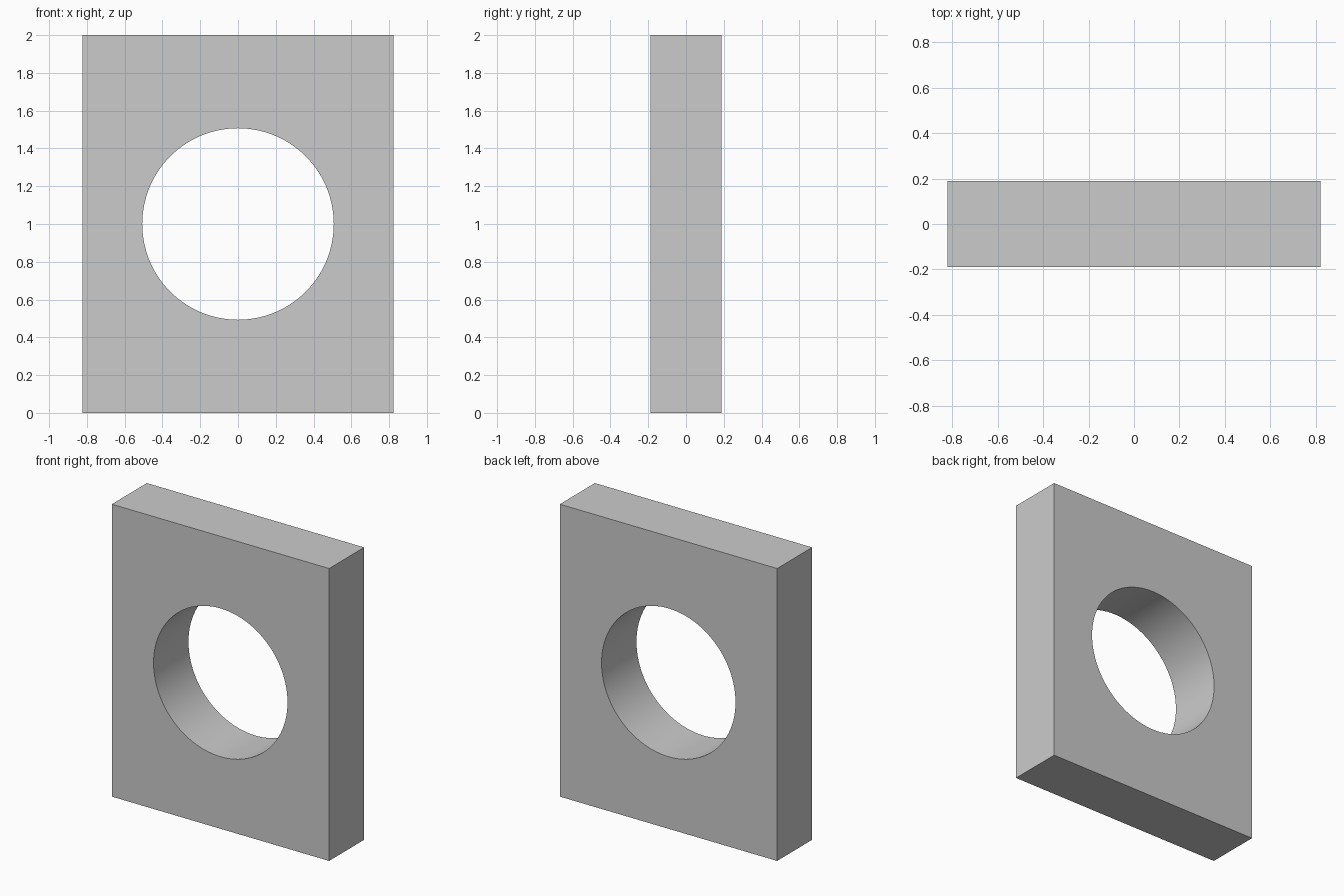
import bpy
import math

if "Cube" in bpy.data.objects:
    bpy.data.objects.remove(bpy.data.objects["Cube"])

WIDTH, DEPTH, HEIGHT = 1.644, 0.378, 2.0
HOLE_RADIUS = 0.507

# Rectangular plate
bpy.ops.mesh.primitive_cube_add(size=1, location=(0, 0, HEIGHT / 2))
plate = bpy.context.object
plate.name = "plate"
plate.scale = (WIDTH, DEPTH, HEIGHT)
bpy.ops.object.transform_apply(location=False, rotation=False, scale=True)

# Round cutter running front to back
bpy.ops.mesh.primitive_cylinder_add(vertices=96, radius=HOLE_RADIUS, depth=DEPTH * 3,
                                    location=(0, 0, HEIGHT / 2),
                                    rotation=(math.pi / 2, 0, 0))
cutter = bpy.context.object
cutter.name = "hole_cutter"
cutter.hide_render = True

# Through hole
cut = plate.modifiers.new("round_hole", 'BOOLEAN')
cut.operation = 'DIFFERENCE'
cut.solver = 'EXACT'
cut.object = cutter
bpy.ops.object.select_all(action='DESELECT')
plate.select_set(True)
bpy.context.view_layer.objects.active = plate
bpy.ops.object.modifier_apply(modifier=cut.name)
bpy.data.objects.remove(cutter, do_unlink=True)

# Smooth bore with crisp rims
bpy.ops.object.shade_smooth_by_angle(angle=math.radians(30))
